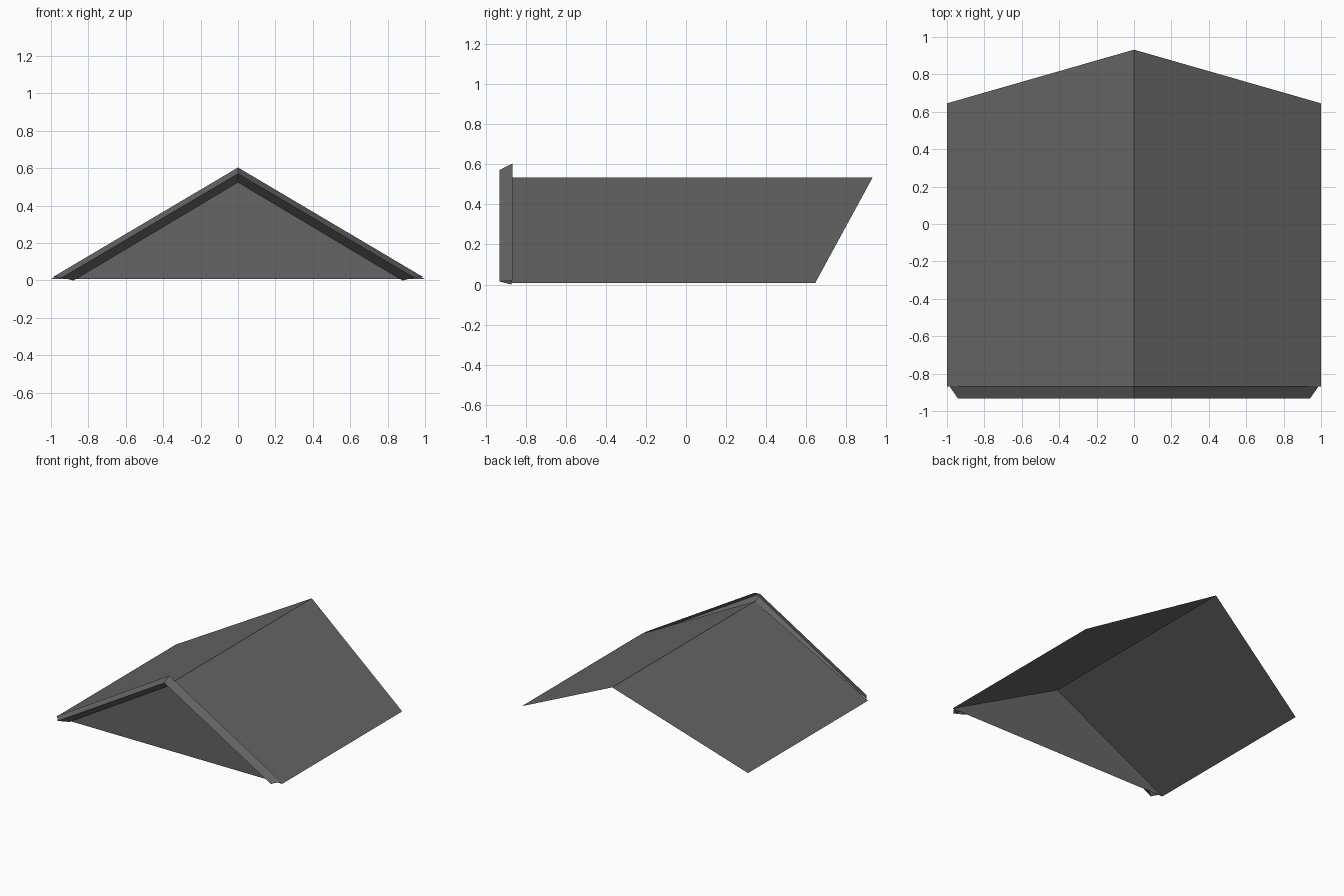
import bpy

if "Cube" in bpy.data.objects:
    bpy.data.objects.remove(bpy.data.objects["Cube"])

# One dark grey for the whole gabled roof
grey = bpy.data.materials.new("dark grey")
grey.diffuse_color = (0.13, 0.13, 0.13, 1)
grey.use_nodes = True
grey.node_tree.nodes["Principled BSDF"].inputs["Base Color"].default_value = grey.diffuse_color


def add_mesh(name, verts, faces):
    mesh = bpy.data.meshes.new(name)
    mesh.from_pydata(verts, [], faces)
    mesh.materials.append(grey)
    obj = bpy.data.objects.new(name, mesh)
    bpy.context.collection.objects.link(obj)
    return obj


def chevron_sheet(name, rows):
    """Skin a run of mirrored chevrons: (half width, eave y, eave z, ridge y, ridge z)."""
    verts, faces = [], []
    for w, ey, ez, ry, rz in rows:
        verts += [(-w, ey, ez), (0, ry, rz), (w, ey, ez)]
    for r in range(len(rows) - 1):
        for c in range(2):
            a = r * 3 + c
            faces.append((a, a + 1, a + 4, a + 3))
    return add_mesh(name, verts, faces)


FRONT, EAVE, RIDGE = -0.87, 0.008, 0.535

# Two thin roof slopes, with the ridge running further back than the eaves
chevron_sheet("roof_slopes", [
    (1.0, FRONT, EAVE, FRONT, RIDGE),
    (1.0, 0.645, EAVE, 0.932, RIDGE),
])

# Front gable wall
add_mesh("gable_wall",
         [(-1.0, FRONT, EAVE), (1.0, FRONT, EAVE), (0, FRONT, RIDGE)],
         [(0, 1, 2)])

# Wedge-shaped trim around the gable, open at the back
chevron_sheet("gable_trim", [
    (0.88, FRONT, 0.0, FRONT, 0.525),
    (0.942, -0.932, 0.015, -0.932, 0.571),
    (0.987, FRONT + 0.003, 0.02, FRONT + 0.003, 0.604),
])
